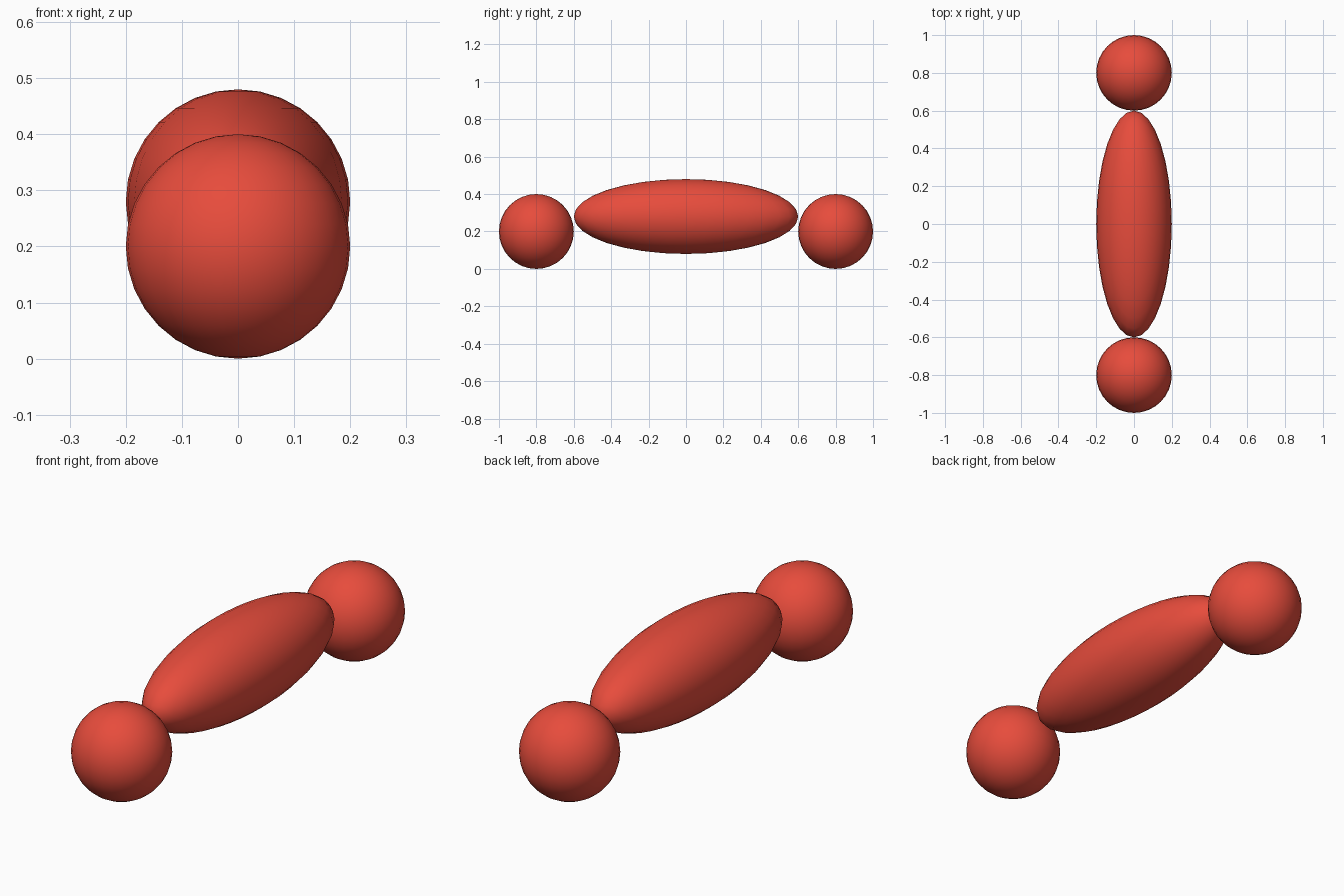
import bpy

cube = bpy.data.objects.get("Cube")
if cube:
    bpy.data.objects.remove(cube, do_unlink=True)

# Single red finish
RED = (0.799, 0.072, 0.045, 1.0)
red = bpy.data.materials.new("red")
red.use_nodes = True
red.diffuse_color = RED
red.node_tree.nodes["Principled BSDF"].inputs["Base Color"].default_value = RED


def ellipsoid(name, location, radii):
    bpy.ops.mesh.primitive_uv_sphere_add(segments=32, ring_count=16, radius=1, location=location)
    obj = bpy.context.object
    obj.name = name
    obj.scale = radii
    bpy.ops.object.transform_apply(location=False, rotation=False, scale=True)
    bpy.ops.object.shade_smooth()
    obj.data.materials.append(red)
    return obj


# Long body, raised slightly above the end balls
ellipsoid("body", (0, 0, 0.28), (0.2, 0.6, 0.2))

# Ball at each end
for name, y in (("front_ball", -0.8), ("back_ball", 0.8)):
    ellipsoid(name, (0, y, 0.2), (0.2, 0.2, 0.2))
